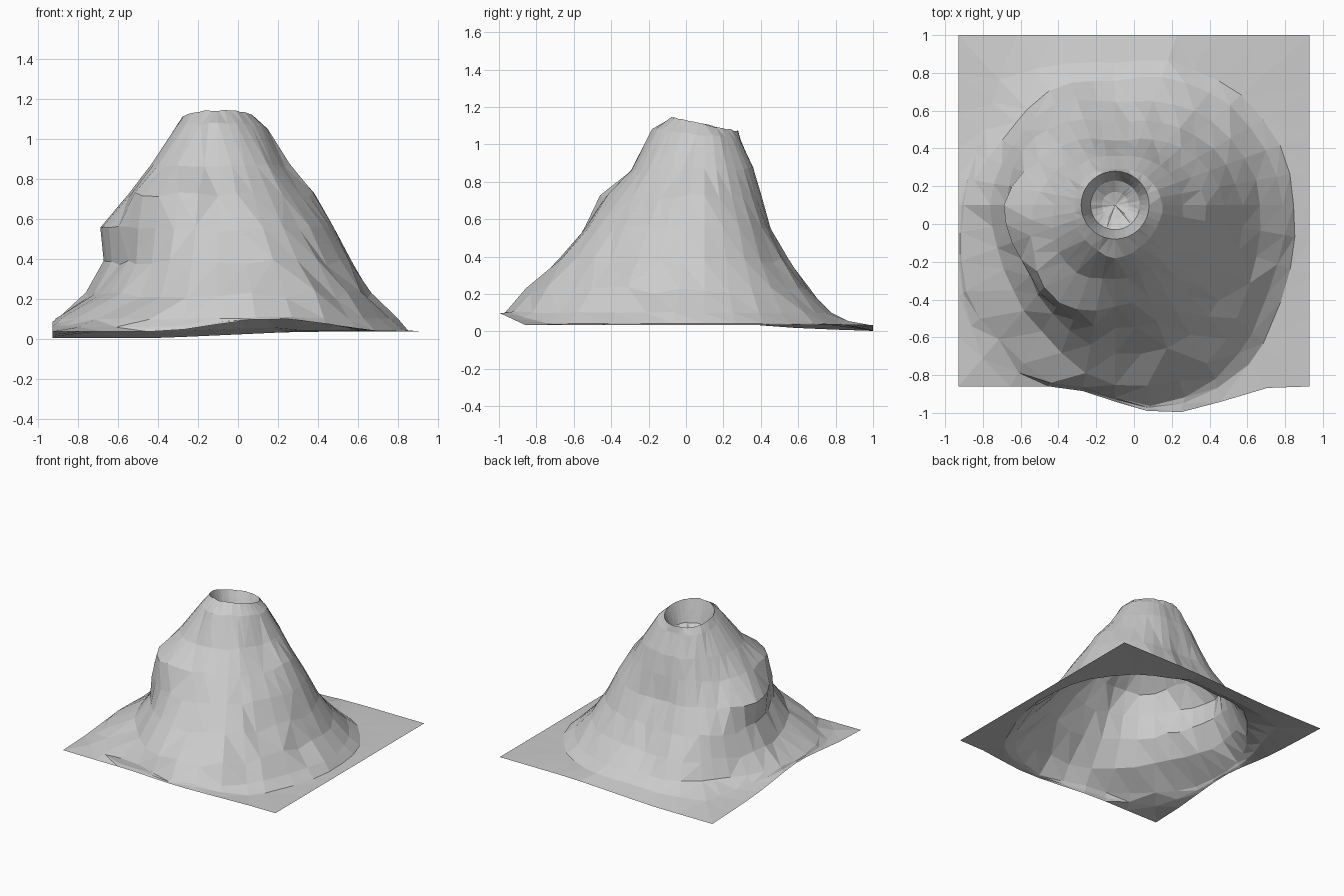
import bpy, bmesh, random
from math import sin, cos, pi, exp, atan2

if "Cube" in bpy.data.objects:
    bpy.data.objects.remove(bpy.data.objects["Cube"])

random.seed(4)
CX, CY = -0.1, 0.1          # crater axis
N = 36                      # segments around the cone
X0, X1, Y0, Y1 = -0.93, 0.93, -0.86, 1.0

# Cone radius at each height, every 30 degrees counter-clockwise from +x
SLOPE = [
    (1.05, (.25, .23, .21, .19, .21, .21, .21, .23, .25, .28, .26, .25)),
    (0.87, (.36, .33, .29, .26, .28, .29, .32, .37, .41, .39, .39, .36)),
    (0.72, (.48, .40, .34, .30, .33, .36, .43, .50, .60, .54, .51, .49)),
    (0.55, (.58, .50, .40, .34, .40, .47, .59, .57, .63, .65, .65, .60)),
    (0.38, (.67, .60, .50, .44, .51, .57, .57, .57, .66, .79, .80, .71)),
    (0.22, (.77, .71, .62, .55, .62, .62, .66, .68, .78, .95, .97, .82)),
    (0.10, (.89, .83, .75, .66, .70, .69, .80, .91, .96, 1.06, 1.06, .94)),
]


def around(vals, a):
    """Closed smooth curve through evenly spaced radii."""
    n = len(vals)
    t = (a / (2 * pi) * n) % n
    i = int(t)
    f = t - i
    p, q, r, s = (vals[(i + k) % n] for k in (-1, 0, 1, 2))
    return q + 0.5 * f * (r - p + f * (2*p - 5*q + 4*r - s + f * (3*(q - r) + s - p)))


def edge_point(a):
    """Border of the ground sheet, with the swollen front edge."""
    c, s = cos(a), sin(a)
    tx = ((X1 if c > 0 else X0) - CX) / c if abs(c) > 1e-6 else 9
    ty = ((Y1 if s > 0 else Y0) - CY) / s if abs(s) > 1e-6 else 9
    t = min(tx, ty)
    x, y = CX + c * t, CY + s * t
    z = 0.035
    if y > 0:
        z -= 0.032 * y * min(1, max(0, (0.3 - x) / 0.7))
    if y < Y0 + 0.01 and abs(x - 0.18) < 0.62:
        k = cos((x - 0.18) / 0.62 * pi / 2) ** 2
        y -= 0.14 * k
        z += 0.065 * k
    if x < X0 + 0.01:
        z += 0.05 * exp(-((y + 0.1) / 0.4) ** 2)
    return x, y, z


# Segment directions, snapped so the sheet keeps its four corners
angles = [2 * pi * i / N for i in range(N)]
for cx in (X0, X1):
    for cy in (Y0, Y1):
        a = atan2(cy - CY, cx - CX) % (2 * pi)
        angles[round(a / (2 * pi) * N) % N] = a

bm = bmesh.new()
rings = []


def jit(d):
    return random.uniform(-d, d)


# Crater bowl and rim, the rim tilting up toward the front
for r, z, tilt in ((.07, .93, 0), (.13, .97, 0), (.155, 1.04, .02), (.18, 1.107, .037)):
    rings.append([bm.verts.new((CX + r * cos(a), CY + r * sin(a),
                                z - tilt * sin(a) + jit(.004))) for a in angles])

# Mountain slopes
for z, radii in SLOPE:
    ring = []
    for a in angles:
        ex, ey, ez = edge_point(a)
        reach = ((ex - CX) ** 2 + (ey - CY) ** 2) ** 0.5
        r = around(radii, a)
        r = min(r + jit(.01 * r), 0.98 * reach)
        h = z + jit(.025 * r if z > .15 else .004) - (.03 * sin(a) if z > 1 else 0)
        h = max(h, ez + .01)
        ring.append(bm.verts.new((CX + r * cos(a), CY + r * sin(a), h)))
    rings.append(ring)

# Foot: crisp on the right, a gentle apron on the left; then the sheet border
border = [edge_point(a) for a in angles]
foot = []
for v, (x, y, z) in zip(rings[-1], border):
    dx, dy = x - v.co.x, y - v.co.y
    t, drop = 0.4, 0.65
    if x > 0.3:
        t, drop = min(0.4, 0.08 / (dx * dx + dy * dy) ** 0.5), 0.9
    foot.append(bm.verts.new((v.co.x + t * dx, v.co.y + t * dy,
                              v.co.z + drop * (z - v.co.z))))
rings.append(foot)
rings.append([bm.verts.new(p) for p in border])

# Skin the rings with triangles along the shorter diagonal, close the crater floor
for inner, outer in zip(rings, rings[1:]):
    for i in range(N):
        j = (i + 1) % N
        a, b, c, d = inner[i], outer[i], outer[j], inner[j]
        if (a.co - c.co).length < (b.co - d.co).length:
            tris = ((a, b, c), (a, c, d))
        else:
            tris = ((a, b, d), (b, c, d))
        for t in tris:
            bm.faces.new(t)
centre = bm.verts.new((CX, CY, .91))
for i in range(N):
    bm.faces.new((centre, rings[0][i], rings[0][(i + 1) % N]))

mesh = bpy.data.meshes.new("volcano")
bm.to_mesh(mesh)
bm.free()
volcano = bpy.data.objects.new("volcano", mesh)
bpy.context.collection.objects.link(volcano)
